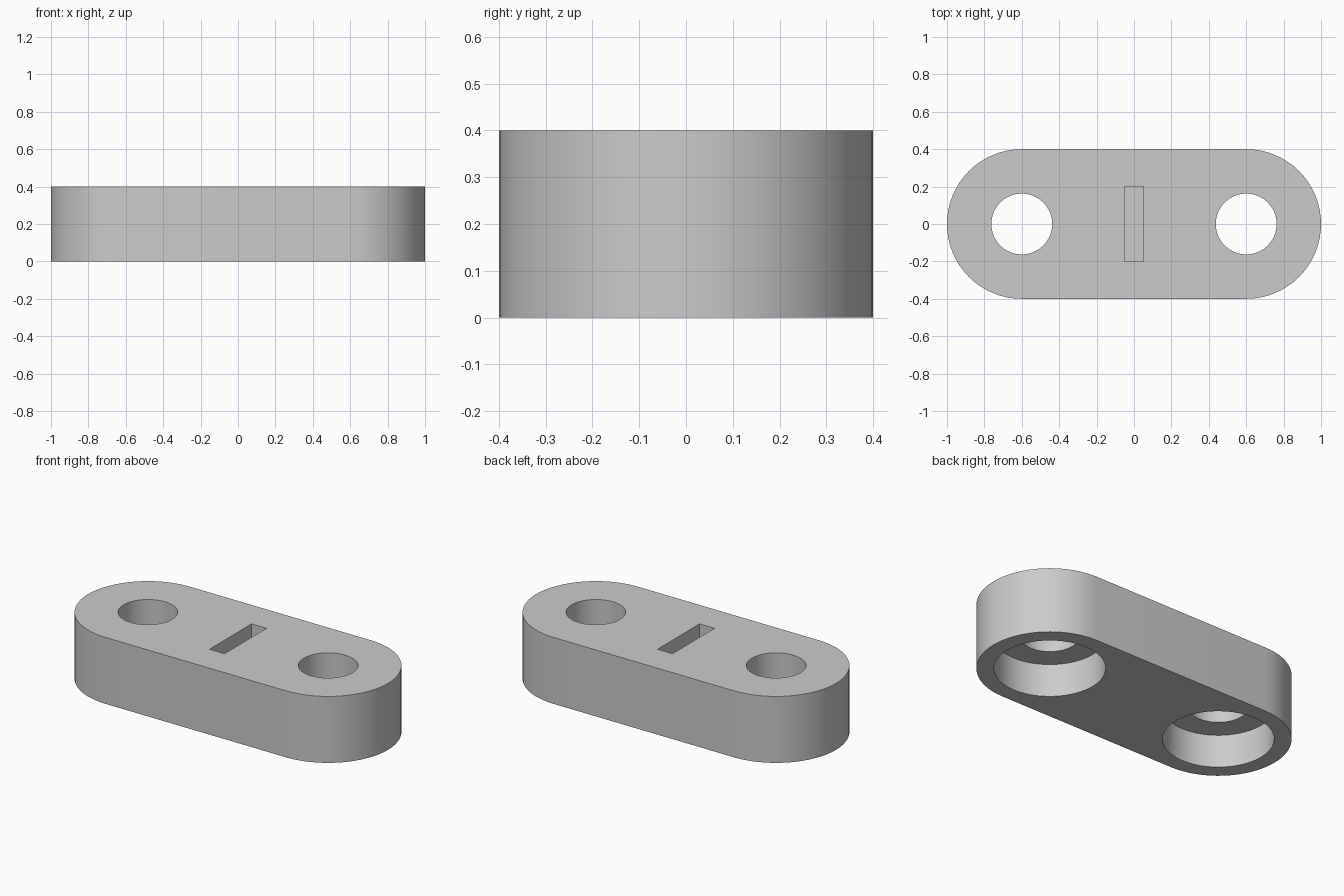
import bpy
import bmesh
from math import cos, sin, pi, radians

# Remove the default object
cube = bpy.data.objects.get("Cube")
if cube:
    bpy.data.objects.remove(cube, do_unlink=True)

HEIGHT, END_X, END_R = 0.4, 0.6, 0.4
HOLE_R, BORE_R, BORE_DEPTH = 0.1625, 0.305, 0.2
SLOT_X, SLOT_Y, SLOT_DEPTH = 0.05, 0.2, 0.2
SEGMENTS = 64

# Plain grey material
grey = bpy.data.materials.new("plain grey")
grey.use_nodes = True
grey.diffuse_color = (0.6, 0.6, 0.6, 1)
grey.node_tree.nodes["Principled BSDF"].inputs["Base Color"].default_value = (0.6, 0.6, 0.6, 1)


def prism(name, outline, z0, z1):
    """Extrude a flat outline from z0 to z1."""
    bm = bmesh.new()
    face = bm.faces.new([bm.verts.new((x, y, z0)) for x, y in outline])
    top = bmesh.ops.extrude_face_region(bm, geom=[face])
    verts = [v for v in top["geom"] if isinstance(v, bmesh.types.BMVert)]
    bmesh.ops.translate(bm, verts=verts, vec=(0, 0, z1 - z0))
    bmesh.ops.recalc_face_normals(bm, faces=bm.faces)
    mesh = bpy.data.meshes.new(name)
    bm.to_mesh(mesh)
    bm.free()
    mesh.materials.append(grey)
    obj = bpy.data.objects.new(name, mesh)
    bpy.context.collection.objects.link(obj)
    return obj


def arc(cx, radius, start, sweep, steps):
    return [(cx + radius * cos(start + sweep * i / steps),
             radius * sin(start + sweep * i / steps)) for i in range(steps + 1)]


def circle(cx, radius):
    return arc(cx, radius, 0, 2 * pi, SEGMENTS)[:-1]


# Bar with fully rounded ends
half = SEGMENTS // 2
body = prism("rounded_bar",
             arc(END_X, END_R, -pi / 2, pi, half) + arc(-END_X, END_R, pi / 2, pi, half),
             0, HEIGHT)

# Through holes, wide recesses underneath, and the blind slot on top
cutters = []
for side, x in (("left", END_X), ("right", -END_X)):
    cutters.append(prism(side + "_recess_cutter", circle(x, BORE_R), -0.1, BORE_DEPTH))
    cutters.append(prism(side + "_hole_cutter", circle(x, HOLE_R), -0.1, HEIGHT + 0.1))
slot = [(-SLOT_X, -SLOT_Y), (SLOT_X, -SLOT_Y), (SLOT_X, SLOT_Y), (-SLOT_X, SLOT_Y)]
cutters.append(prism("slot_cutter", slot, HEIGHT - SLOT_DEPTH, HEIGHT + 0.1))

bpy.ops.object.select_all(action="DESELECT")
body.select_set(True)
bpy.context.view_layer.objects.active = body
for cutter in cutters:
    cutter.hide_render = True
    mod = body.modifiers.new(cutter.name, "BOOLEAN")
    mod.operation = "DIFFERENCE"
    mod.solver = "EXACT"
    mod.object = cutter
    bpy.ops.object.modifier_apply(modifier=mod.name)
    bpy.data.objects.remove(cutter, do_unlink=True)

# Smooth round walls, sharp rims
bpy.ops.object.shade_smooth_by_angle(angle=radians(30))
